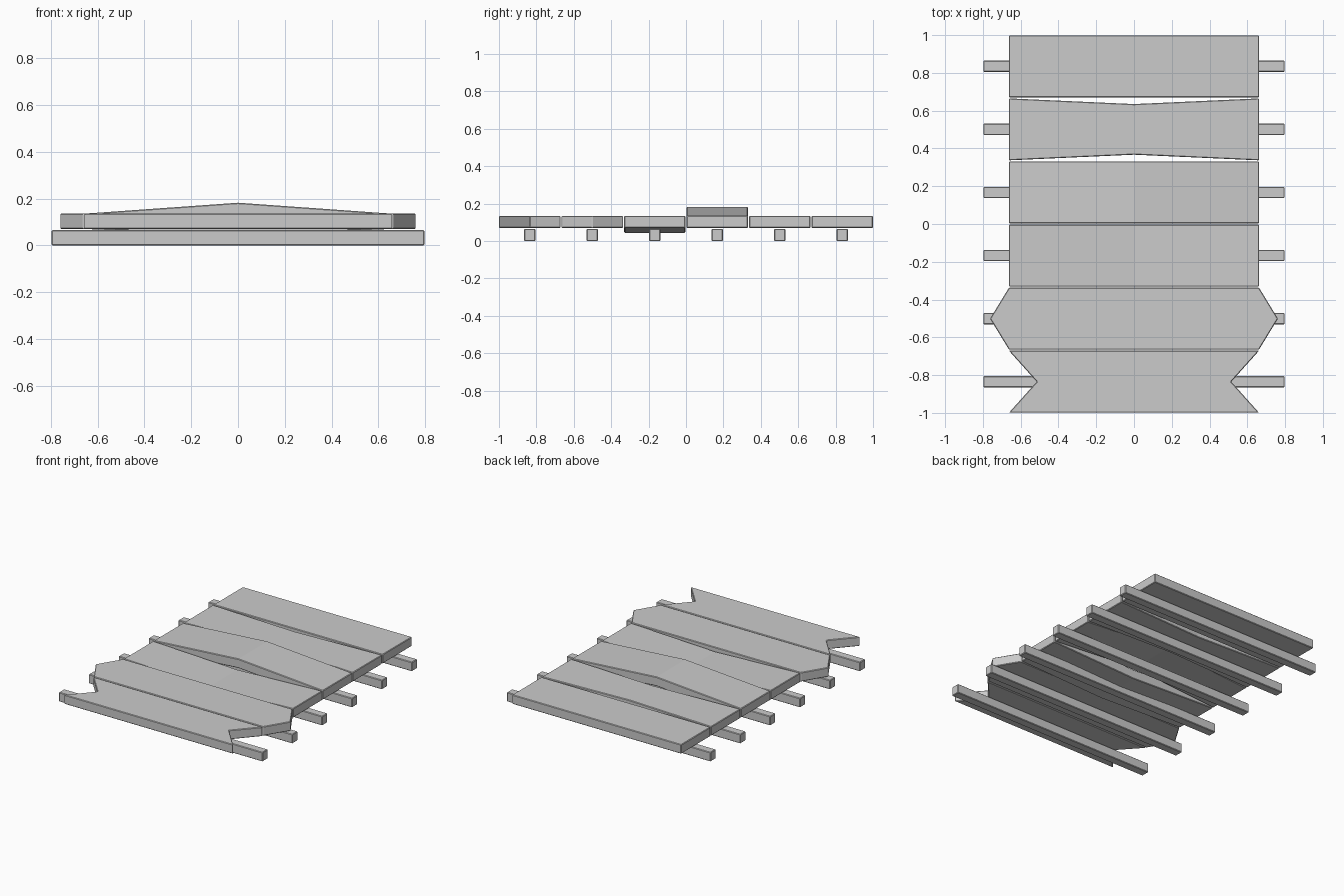
import bpy, bmesh

if "Cube" in bpy.data.objects:
    bpy.data.objects.remove(bpy.data.objects["Cube"])

PITCH = 0.334          # spacing between plank centres
PLANK = (0.662, 0.164, 0.0325)   # half sizes
RAIL = (0.797, 0.03, 0.0325)


def finish(bm, name, loc):
    bmesh.ops.recalc_face_normals(bm, faces=bm.faces)
    mesh = bpy.data.meshes.new(name)
    bm.to_mesh(mesh)
    bm.free()
    obj = bpy.data.objects.new(name, mesh)
    obj.location = loc
    bpy.context.collection.objects.link(obj)
    bev = obj.modifiers.new("edge_bevel", 'BEVEL')
    bev.width = 0.004
    bev.segments = 1
    bev.limit_method = 'ANGLE'
    return obj


def box(half):
    bm = bmesh.new()
    bmesh.ops.create_cube(bm, size=2)
    bmesh.ops.scale(bm, vec=half, verts=bm.verts)
    return bm


def plank(name, y, pinch=0, bow=0, flare=0):
    """Board split once along x and y, then its middle lines are moved."""
    bm = box(PLANK)
    flat = [e for e in bm.edges
            if abs(e.verts[0].co.z - e.verts[1].co.z) < 1e-5]
    bmesh.ops.subdivide_edges(bm, edges=flat, cuts=1, use_grid_fill=True)
    for v in bm.verts:
        mid_x, mid_y = abs(v.co.x) < 1e-4, abs(v.co.y) < 1e-4
        if mid_x:
            v.co.z += bow
            if not mid_y:
                v.co.y += -pinch if v.co.y > 0 else pinch
        elif mid_y:
            v.co.x += flare if v.co.x > 0 else -flare
    return finish(bm, name, (0, y, 0.1025))


# Planks from front to back, each with its own deformation
variants = [
    ("notched_plank", dict(flare=-0.147)),
    ("pointed_plank", dict(flare=0.1)),
    ("sagging_plank", dict(bow=-0.026)),
    ("raised_plank", dict(bow=0.047)),
    ("pinched_plank", dict(pinch=0.03)),
    ("straight_plank", {}),
]
for i, (name, shape) in enumerate(variants):
    y = (i - 2.5) * PITCH
    plank(name, y, **shape)
    # Support rail under each plank
    finish(box(RAIL), f"support_rail_{i + 1}", (0, y, 0.0325))
